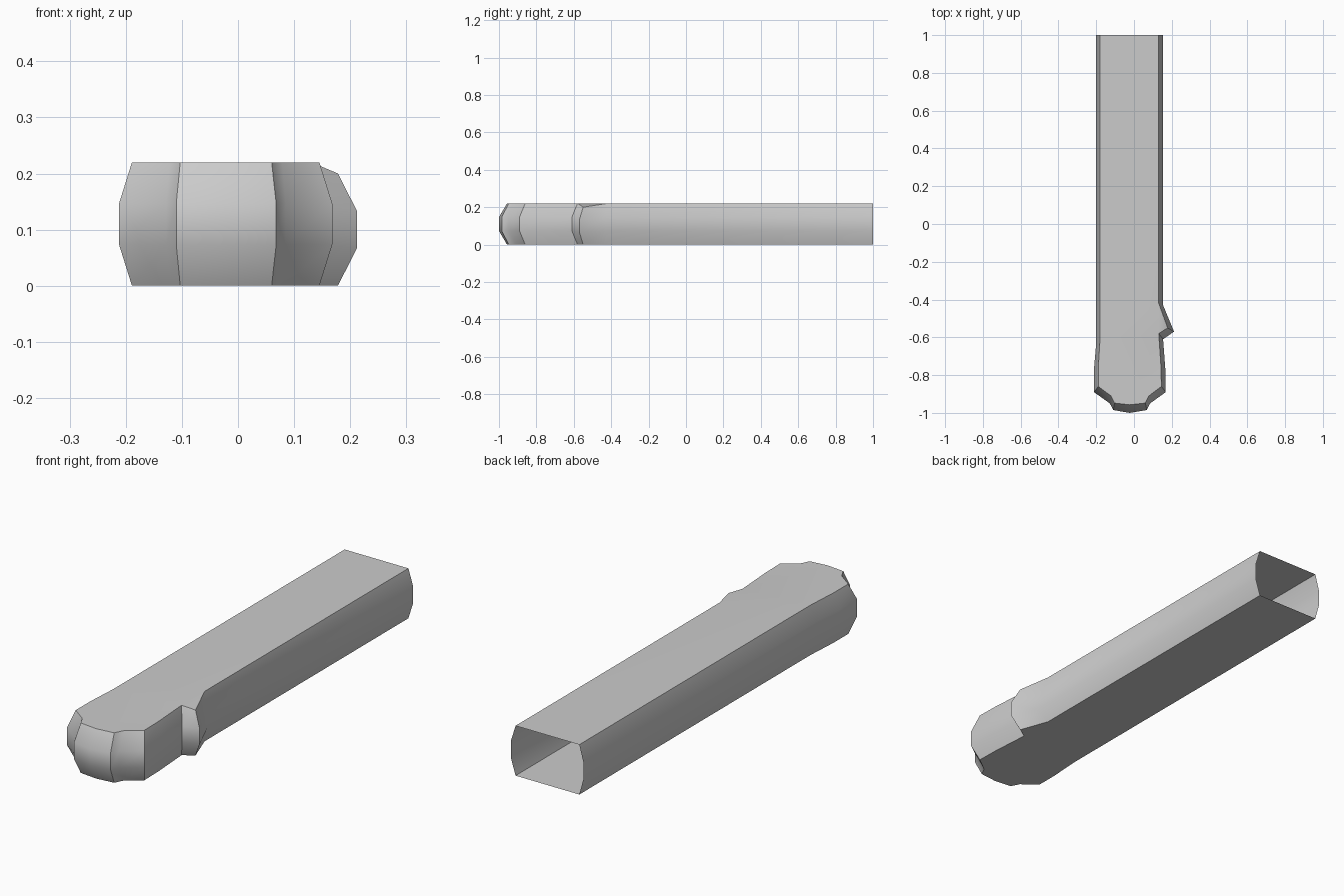
import bpy, bmesh, math

if "Cube" in bpy.data.objects:
    bpy.data.objects.remove(bpy.data.objects["Cube"])

# Plan outline: (outer x, outer y, cap x, cap y, height), back-left round the front to back-right
OUTLINE = [
    (-0.200, 1.00, -0.180, 1.00, 0.22),
    (-0.200, -0.63, -0.180, -0.61, 0.22),
    (-0.212, -0.77, -0.189, -0.76, 0.22),
    (-0.212, -0.89, -0.189, -0.86, 0.22),
    (-0.128, -0.95, -0.122, -0.91, 0.22),
    (-0.110, -0.985, -0.103, -0.948, 0.22),
    (-0.022, -1.00, -0.022, -0.957, 0.22),
    (0.068, -0.985, 0.060, -0.948, 0.22),
    (0.085, -0.95, 0.079, -0.91, 0.22),
    (0.168, -0.89, 0.145, -0.86, 0.22),
    (0.166, -0.77, 0.143, -0.76, 0.22),
    (0.154, -0.61, 0.131, -0.58, 0.22),
    (0.212, -0.57, 0.178, -0.55, 0.20),   # side nub tip
    (0.154, -0.43, 0.131, -0.42, 0.22),
    (0.154, 1.00, 0.131, 1.00, 0.22),
]
TIP = 12

bm = bmesh.new()
# Four stacked rings give the chamfered side wall
rings = []
for t, cap in ((0, True), (1 / 3, False), (2 / 3, False), (1, True)):
    rings.append([bm.verts.new((cx, cy, h * t) if cap else (ox, oy, h * t))
                  for ox, oy, cx, cy, h in OUTLINE])
for low, high in zip(rings, rings[1:]):
    for i in range(len(OUTLINE) - 1):
        bm.faces.new((low[i], low[i + 1], high[i + 1], high[i]))

# Top and bottom caps, with the nub as its own triangle; the back end stays open
for ring, flip in ((rings[0], True), (rings[-1], False)):
    loops = [ring[:TIP] + ring[TIP + 1:], ring[TIP - 1:TIP + 2]]
    for loop in loops:
        bm.faces.new(loop[::-1] if flip else loop)

mesh = bpy.data.meshes.new("hollow_bar")
bm.to_mesh(mesh)
bm.free()
bar = bpy.data.objects.new("hollow_bar", mesh)
bpy.context.collection.objects.link(bar)
bpy.context.view_layer.objects.active = bar
bar.select_set(True)
bpy.ops.object.shade_smooth_by_angle(angle=math.radians(35))
